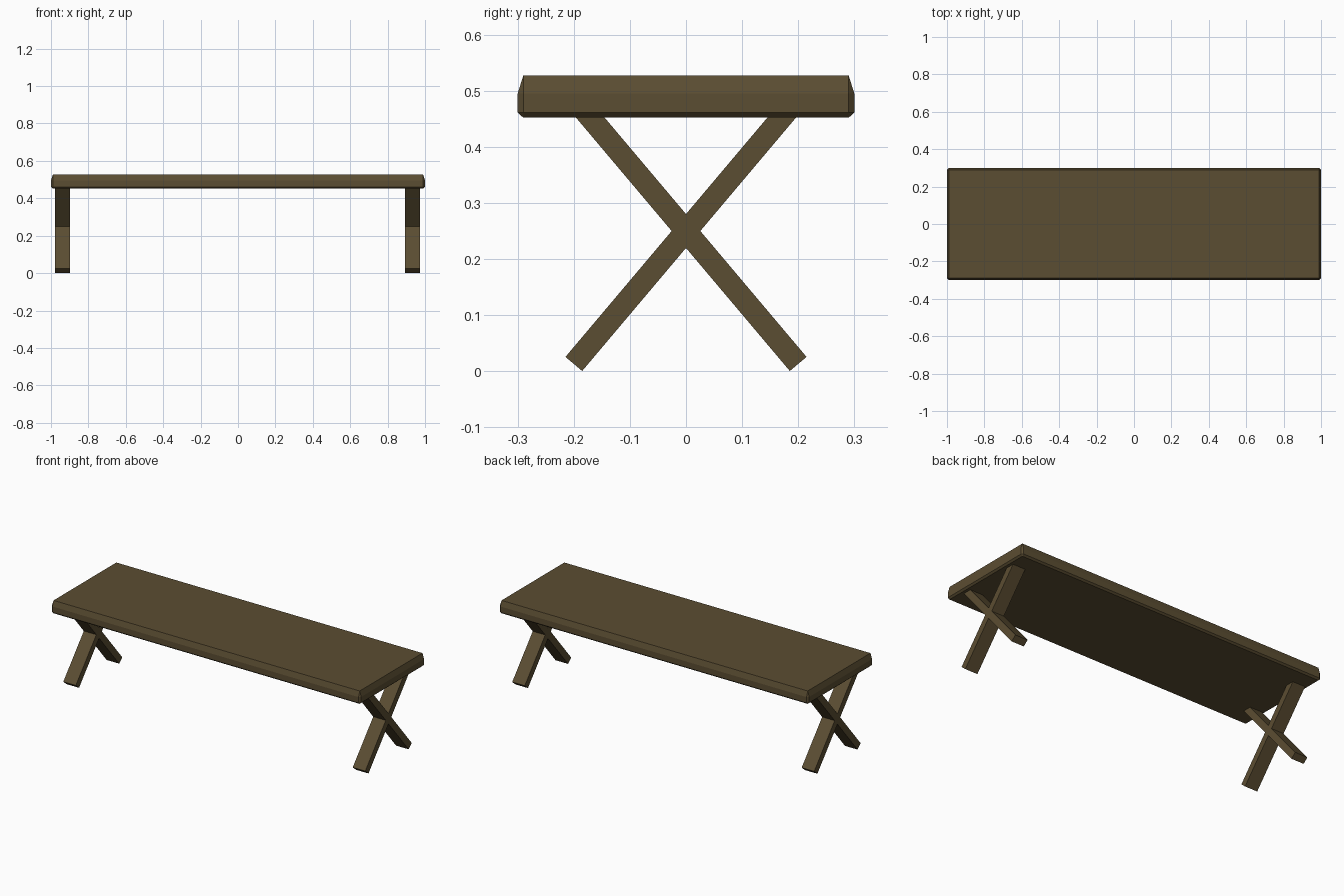
import bpy, bmesh, math

if "Cube" in bpy.data.objects:
    bpy.data.objects.remove(bpy.data.objects["Cube"])

wood = bpy.data.materials.new("dark_wood")
wood.diffuse_color = (0.105, 0.075, 0.032, 1)
wood.use_nodes = True
wood.node_tree.nodes["Principled BSDF"].inputs["Base Color"].default_value = wood.diffuse_color


def finish(name, bm):
    bmesh.ops.recalc_face_normals(bm, faces=bm.faces)
    me = bpy.data.meshes.new(name)
    bm.to_mesh(me)
    bm.free()
    me.materials.append(wood)
    ob = bpy.data.objects.new(name, me)
    bpy.context.collection.objects.link(ob)
    return ob


# Bench top: stacked rings with clipped corners, narrowing at top and bottom
C = 0.01
RINGS = [(0.452, C), (0.461, 0.0), (0.495, 0.0), (0.527, C)]   # height, inset
bm = bmesh.new()
rings = []
for z, inset in RINGS:
    ring = []
    for sx, sy in ((1, 1), (-1, 1), (-1, -1), (1, -1)):
        a = (sx * (1 - inset), sy * (0.3 - C))
        b = (sx * (1 - C), sy * (0.3 - inset))
        pair = (a, b) if sx * sy > 0 else (b, a)
        ring += [bm.verts.new((x, y, z)) for x, y in pair]
    rings.append(ring)
for lo, hi in zip(rings, rings[1:]):
    for i in range(8):
        j = (i + 1) % 8
        bm.faces.new((lo[i], lo[j], hi[j], hi[i]))
bm.faces.new(rings[0])
bm.faces.new(rings[-1])
bmesh.ops.remove_doubles(bm, verts=bm.verts, dist=1e-5)
finish("bench_top", bm)

# Crossed leg bars at each end
angle = math.atan2(0.2, 0.237)
for side, x in (("left", -0.939), ("right", 0.933)):
    for part, s in (("front", 1), ("back", -1)):
        bm = bmesh.new()
        bmesh.ops.create_cube(bm, size=1)
        bmesh.ops.scale(bm, vec=(0.081, 0.039, 0.62), verts=bm.verts)
        leg = finish(f"{side}_{part}_leg", bm)
        leg.location = (x, 0, 0.25)
        leg.rotation_euler.x = s * angle
